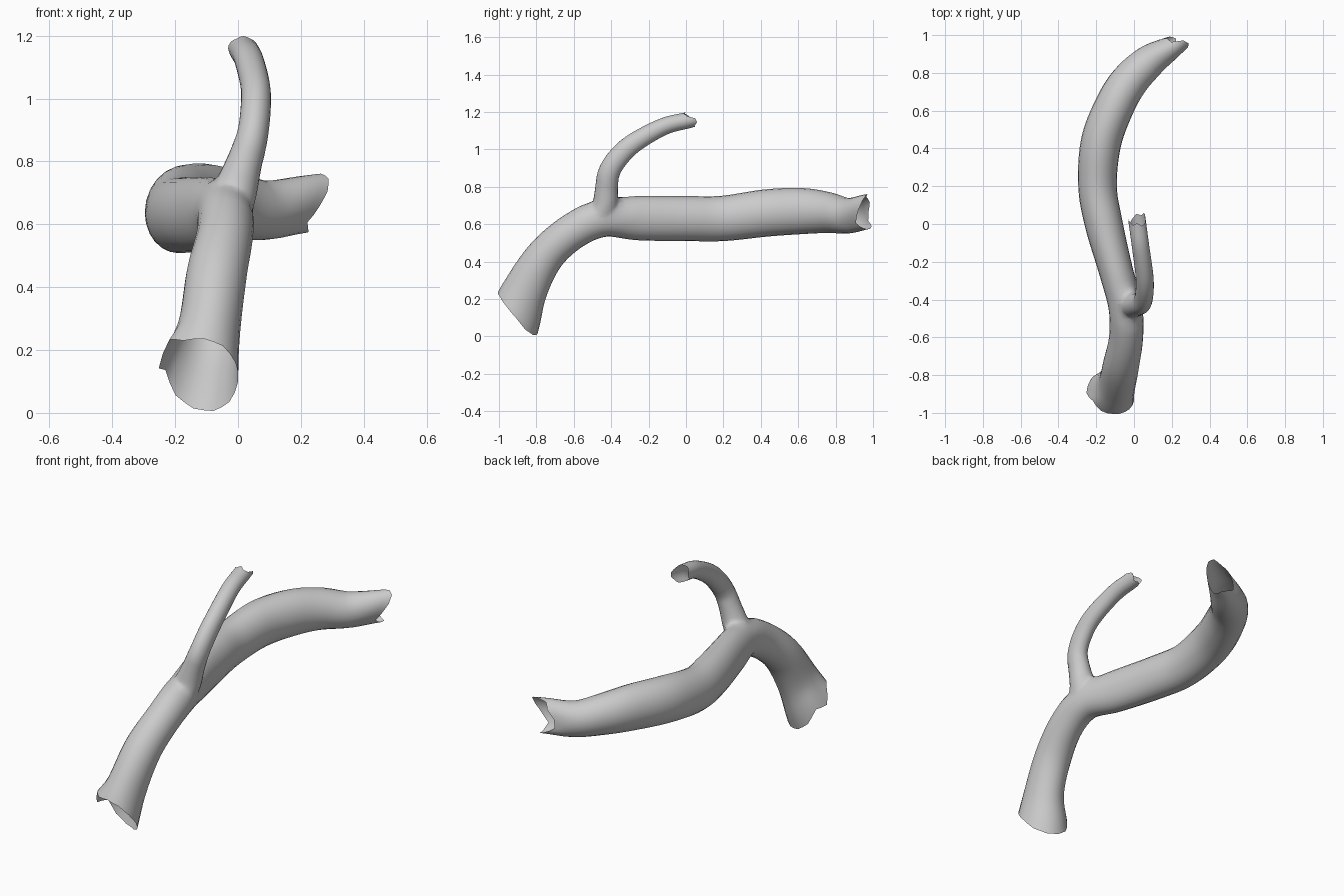
import bpy, bmesh
from math import sin, cos, pi
from mathutils import Vector

if "Cube" in bpy.data.objects:
    bpy.data.objects.remove(bpy.data.objects["Cube"])

SIDES, SUB = 24, 6


def spline(keys):
    """Catmull-Rom through (x, y, z, half_width, half_height) keys."""
    ext = [[2 * a - b for a, b in zip(keys[0], keys[1])], *keys,
           [2 * a - b for a, b in zip(keys[-1], keys[-2])]]
    out = []
    for i in range(1, len(ext) - 2):
        for s in range(SUB):
            t = s / SUB
            out.append([0.5 * (2 * b + (c - a) * t + (2 * a - 5 * b + 4 * c - d) * t * t
                        + (3 * b - a - 3 * c + d) * t ** 3)
                        for a, b, c, d in zip(*ext[i - 1:i + 3])])
    out.append(list(keys[-1]))
    return out


def jag(values, k):
    """Rim offset at side k, interpolated round the rim."""
    f = k / SIDES * len(values)
    i = int(f)
    return values[i] + (values[(i + 1) % len(values)] - values[i]) * (f - i)


def tube(name, keys, start_rim, end_rim):
    """Capped elliptical tube with ragged ends; returns object and cap centres."""
    pts = spline(keys)
    pos = [Vector(p[:3]) for p in pts]
    n = len(pts)
    bm = bmesh.new()
    rings = []
    for i, p in enumerate(pts):
        t = (pos[min(i + 1, n - 1)] - pos[max(i - 1, 0)]).normalized()
        side = Vector((1, 0, 0))
        side = (side - t * side.dot(t)).normalized()
        up = side.cross(t)
        w0, w1 = max(0, 1 - i / SUB), max(0, 1 - (n - 1 - i) / SUB)
        ring = []
        for k in range(SIDES):
            a = 2 * pi * k / SIDES
            shift = w0 * jag(start_rim, k) + w1 * jag(end_rim, k)
            ring.append(bm.verts.new(pos[i] + side * cos(a) * p[3] + up * sin(a) * p[4] + t * shift))
        rings.append(ring)
    for r, q in zip(rings, rings[1:]):
        for k in range(SIDES):
            j = (k + 1) % SIDES
            bm.faces.new((r[k], r[j], q[j], q[k]))
    centres = []
    for r in (rings[0], rings[-1]):
        c = bm.verts.new(sum((v.co for v in r), Vector()) / SIDES)
        centres.append(c.co.copy())
        for k in range(SIDES):
            bm.faces.new((r[k], r[(k + 1) % SIDES], c))
    bmesh.ops.recalc_face_normals(bm, faces=bm.faces)
    me = bpy.data.meshes.new(name)
    bm.to_mesh(me)
    bm.free()
    ob = bpy.data.objects.new(name, me)
    bpy.context.collection.objects.link(ob)
    return ob, centres


# Main vessel: lower trunk curving into the long side-swept limb
main, main_caps = tube("branching_vessel", [
    (-0.125, -0.90, 0.125, 0.128, 0.135),
    (-0.092, -0.85, 0.27, 0.100, 0.117),
    (-0.068, -0.745, 0.44, 0.096, 0.101),
    (-0.042, -0.60, 0.565, 0.090, 0.097),
    (-0.045, -0.44, 0.635, 0.090, 0.103),
    (-0.095, -0.25, 0.632, 0.090, 0.118),
    (-0.160, 0.00, 0.630, 0.100, 0.120),
    (-0.193, 0.20, 0.631, 0.102, 0.121),
    (-0.175, 0.43, 0.660, 0.107, 0.126),
    (-0.105, 0.62, 0.670, 0.105, 0.123),
    (-0.025, 0.755, 0.662, 0.100, 0.110),
    (0.080, 0.86, 0.645, 0.088, 0.095),
    (0.190, 0.94, 0.660, 0.060, 0.092)],
    [0.0, 0.04, 0.07, 0.075, 0.06, 0.07, -0.01, 0.01, -0.05, -0.075, -0.075, -0.05],
    [0.04, 0.08, 0.10, 0.09, 0.03, 0.02, -0.02, -0.03, 0.02, 0.04, 0.02, 0.0])

# Thin branch rising from the fork
branch, branch_caps = tube("thin_branch", [
    (-0.035, -0.49, 0.60, 0.068, 0.065),
    (-0.010, -0.435, 0.70, 0.072, 0.070),
    (0.018, -0.425, 0.79, 0.060, 0.063),
    (0.045, -0.41, 0.88, 0.050, 0.058),
    (0.056, -0.355, 0.965, 0.048, 0.056),
    (0.055, -0.27, 1.04, 0.047, 0.052),
    (0.035, -0.12, 1.122, 0.046, 0.046),
    (0.018, 0.005, 1.155, 0.046, 0.043)],
    [0.0], [0.04, 0.0, -0.01, 0.01, 0.0, 0.02, 0.03, 0.0, 0.02, 0.04, 0.03, 0.045])

# Fuse the two tubes
mod = main.modifiers.new("fuse", 'BOOLEAN')
mod.operation, mod.solver, mod.object = 'UNION', 'EXACT', branch
fused = bpy.data.meshes.new_from_object(
    main.evaluated_get(bpy.context.evaluated_depsgraph_get()))
main.modifiers.clear()
main.data = fused
bpy.data.objects.remove(branch)

# Open the three ends and soften the fork
bm = bmesh.new()
bm.from_mesh(fused)
caps = main_caps + branch_caps[1:]
bmesh.ops.delete(bm, geom=[v for v in bm.verts if any((v.co - c).length < 1e-4 for c in caps)],
                 context='VERTS')
bmesh.ops.remove_doubles(bm, verts=bm.verts, dist=0.004)
fork = Vector((-0.01, -0.41, 0.73))
for radius in (0.15, 0.13, 0.13, 0.11, 0.11):
    near = [v for v in bm.verts if (v.co - fork).length < radius]
    bmesh.ops.smooth_vert(bm, verts=near, factor=0.5,
                          use_axis_x=True, use_axis_y=True, use_axis_z=True)
for f in bm.faces:
    f.smooth = True
bm.to_mesh(fused)
bm.free()
